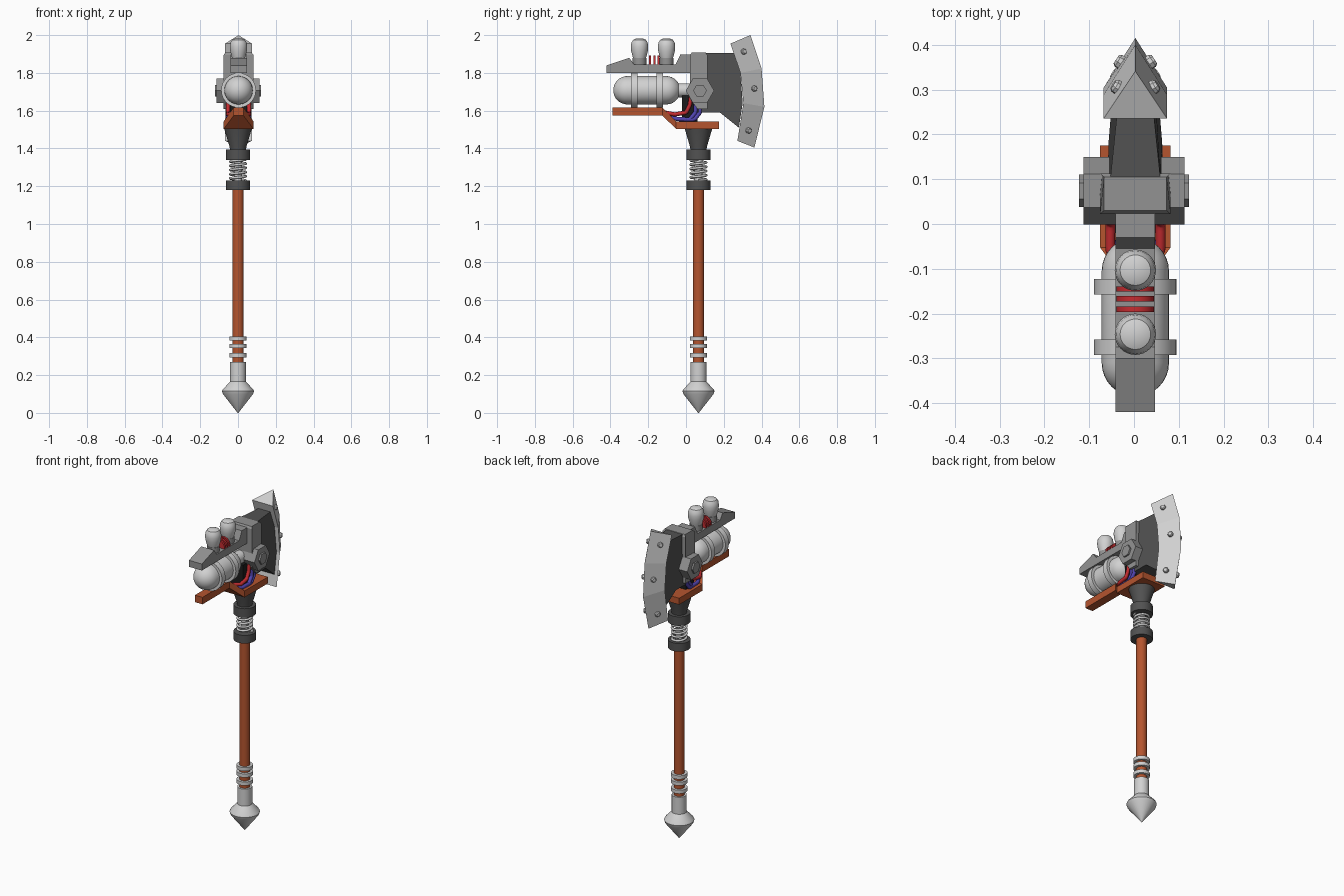
import bpy, bmesh, math
from mathutils import Matrix, Vector

if "Cube" in bpy.data.objects:
    bpy.data.objects.remove(bpy.data.objects["Cube"])

CX, HY = 0.003, 0.066          # head centre x, shaft axis y


def material(name, *rgb):
    m = bpy.data.materials.new(name)
    m.diffuse_color = (*rgb, 1)
    m.use_nodes = True
    m.node_tree.nodes["Principled BSDF"].inputs["Base Color"].default_value = m.diffuse_color
    return m


SILVER = material("silver", 0.64, 0.64, 0.64)
GREY = material("mid_grey", 0.29, 0.29, 0.29)
DARK = material("dark_grey", 0.085, 0.085, 0.085)
RUST = material("rust_orange", 0.46, 0.09, 0.028)
RED = material("red", 0.56, 0.025, 0.03)
BLUE = material("violet_blue", 0.085, 0.06, 0.45)
BLACK = material("black", 0.012, 0.012, 0.012)


def finish(bm, name, mat, angle=None):
    """Turn a bmesh into an object; smooth below the given angle."""
    bmesh.ops.remove_doubles(bm, verts=bm.verts, dist=1e-5)
    bmesh.ops.recalc_face_normals(bm, faces=bm.faces)
    if angle:
        for f in bm.faces:
            f.smooth = True
        for e in bm.edges:
            if len(e.link_faces) == 2 and e.calc_face_angle() > math.radians(angle):
                e.smooth = False
    me = bpy.data.meshes.new(name)
    bm.to_mesh(me)
    bm.free()
    me.materials.append(mat)
    ob = bpy.data.objects.new(name, me)
    bpy.context.collection.objects.link(ob)
    return ob


def lathe(name, mat, profile, loc=(0, 0, 0), axis=(0, 0, 1), segs=32, angle=35, turn=0.0):
    """Revolve (radius, height) points round an axis; both ends get closed."""
    bm = bmesh.new()
    pts = [(0, profile[0][1])] + profile + [(0, profile[-1][1])]
    rings = []
    for r, h in pts:
        rings.append([bm.verts.new((r * math.cos(turn + math.tau * i / segs),
                                    r * math.sin(turn + math.tau * i / segs), h))
                      for i in range(segs)] if r else [bm.verts.new((0, 0, h))])
    for a, b in zip(rings, rings[1:]):
        for i in range(segs):
            j = (i + 1) % segs
            if len(a) == 1 and len(b) == 1:
                break
            if len(a) == 1:
                bm.faces.new((a[0], b[i], b[j]))
            elif len(b) == 1:
                bm.faces.new((a[i], a[j], b[0]))
            else:
                bm.faces.new((a[i], a[j], b[j], b[i]))
    rot = Vector((0, 0, 1)).rotation_difference(Vector(axis)).to_matrix().to_4x4()
    bm.transform(Matrix.Translation(loc) @ rot)
    return finish(bm, name, mat, angle)


def disc(name, mat, r, h0, h1, **kw):
    return lathe(name, mat, [(r, h0), (r, h1)], **kw)


def loft(name, mat, sections):
    """Bridge equal-length point loops and cap both ends."""
    bm = bmesh.new()
    loops = [[bm.verts.new(p) for p in s] for s in sections]
    n = len(loops[0])
    for a, b in zip(loops, loops[1:]):
        for i in range(n):
            j = (i + 1) % n
            bm.faces.new((a[i], a[j], b[j], b[i]))
    bm.faces.new(loops[0])
    bm.faces.new(loops[-1][::-1])
    return finish(bm, name, mat)


def slab(name, mat, pts):
    """Side profile of (y, z, half width) points mirrored across x."""
    return loft(name, mat, [[(CX + s * w, y, z) for y, z, w in pts] for s in (-1, 1)])


def tube(name, mat, pts, r, smooth_path=True):
    """Round wire through points, converted to a mesh."""
    cu = bpy.data.curves.new(name, 'CURVE')
    cu.dimensions = '3D'
    cu.bevel_depth, cu.bevel_resolution, cu.use_fill_caps = r, 2, True
    if smooth_path:
        sp = cu.splines.new('NURBS')
        sp.order_u, sp.use_endpoint_u, sp.resolution_u = 3, True, 6
    else:
        sp = cu.splines.new('POLY')
    sp.points.add(len(pts) - 1)
    for p, co in zip(sp.points, pts):
        p.co = (*co, 1)
    tmp = bpy.data.objects.new(name + "_curve", cu)
    bpy.context.collection.objects.link(tmp)
    me = bpy.data.meshes.new_from_object(tmp.evaluated_get(bpy.context.evaluated_depsgraph_get()))
    bpy.data.objects.remove(tmp)
    bm = bmesh.new()
    bm.from_mesh(me)
    return finish(bm, name, mat, 50)


SHAFT = (0, HY, 0)

# --- pommel spike, grip rings and shaft
lathe("pommel_spike", SILVER, [(0.002, 0), (0.08, 0.1), (0.085, 0.115), (0.08, 0.125),
                               (0.042, 0.165), (0.042, 0.27)], SHAFT)
for i, z in enumerate((0.305, 0.355, 0.394)):
    disc(f"grip_ring_{i}", SILVER, 0.046, z - 0.011, z + 0.011, loc=SHAFT)
disc("shaft", RUST, 0.03, 0.25, 1.2, loc=SHAFT)

# --- collars, spring and socket
disc("lower_collar", DARK, 0.063, 1.18, 1.23, loc=SHAFT)
disc("upper_collar", DARK, 0.063, 1.34, 1.395, loc=SHAFT)
disc("spring_rod", SILVER, 0.022, 1.22, 1.35, loc=SHAFT)
TURNS, STEPS = 5, 24
tube("spring", SILVER, [(0.041 * math.cos(math.tau * i / STEPS),
                         HY + 0.041 * math.sin(math.tau * i / STEPS),
                         1.23 + 0.112 * i / (TURNS * STEPS))
                        for i in range(TURNS * STEPS + 1)], 0.007, False)
lathe("socket_cone", DARK, [(0.042, 1.39), (0.045, 1.41), (0.073, 1.505)], SHAFT)

# --- rust bracket: narrow arm widening to a plate
loft("bracket", RUST, [[(CX - w, y, b), (CX + w, y, b), (CX + w, y, t), (CX - w, y, t)]
                       for y, b, t, w in ((-0.388, 1.574, 1.617, 0.026),
                                          (-0.125, 1.574, 1.617, 0.026),
                                          (-0.052, 1.503, 1.543, 0.079),
                                          (0.175, 1.503, 1.543, 0.079))])

# --- gas tank along y with bands and valve
R, A, B = 0.075, -0.31, -0.105
arc = [math.pi / 2 * i / 8 for i in range(9)]
capsule = [(R * math.sin(a) + 1e-4, A - R * math.cos(a)) for a in arc]
capsule += [(R * math.cos(a) + 1e-4, B + R * math.sin(a)) for a in arc]
TANK = dict(loc=(CX, 0, 1.708), axis=(0, 1, 0))
lathe("tank", SILVER, capsule, **TANK)
for i, y in enumerate((-0.275, -0.14)):
    disc(f"tank_band_{i}", SILVER, 0.092, y - 0.017, y + 0.017, **TANK)
disc("tank_valve", SILVER, 0.037, -0.05, 0.03, **TANK)

# --- top rail with bulbs and red coil
slab("top_rail", GREY, [(y, z, 0.044) for y, z in (
    (-0.42, 1.80), (-0.42, 1.84), (-0.30, 1.88), (-0.275, 1.845),
    (-0.055, 1.845), (-0.03, 1.897), (0.03, 1.897), (0.03, 1.80))])
for i, y in enumerate((-0.246, -0.103)):
    disc(f"bulb_base_{i}", GREY, 0.036, 1.835, 1.878, loc=(CX, y, 0))
    lathe(f"bulb_{i}", SILVER, [(0.031, 1.87), (0.036, 1.885), (0.044, 1.915), (0.046, 1.94),
                                (0.043, 1.96), (0.034, 1.975), (0.018, 1.982)], (CX, y, 0))
for i, y in enumerate((-0.145, -0.167, -0.19)):
    disc(f"coil_ring_{i}", RED, 0.042, y - 0.006, y + 0.006, loc=(CX, 0, 1.85), axis=(0, 1, 0))

# --- head block, neck and black core
slab("head_block", GREY, [(0.022, 1.66, 0.079), (0.022, 1.895, 0.079), (0.03, 1.907, 0.07),
                          (0.105, 1.907, 0.07), (0.113, 1.895, 0.079), (0.113, 1.61, 0.079),
                          (0.06, 1.61, 0.079)])
slab("blade_neck", DARK, [(0.06, 1.59, 0.062), (0.18, 1.59, 0.06), (0.28, 1.51, 0.05),
                          (0.30, 1.64, 0.05), (0.288, 1.80, 0.045), (0.255, 1.905, 0.04),
                          (0.10, 1.905, 0.056), (0.06, 1.80, 0.06)])
slab("core", BLACK, [(y, z, 0.045) for y, z in (
    (-0.02, 1.53), (0.06, 1.53), (0.06, 1.68), (-0.02, 1.68))])

# --- hexagonal hub through the head, with bolts
HUB = dict(loc=(0, HY + 0.008, 1.706), segs=6, angle=None, axis=(1, 0, 0))
disc("hub", GREY, 0.075, -0.113, 0.113, turn=math.pi / 2, **HUB)
disc("hub_bolt", GREY, 0.036, -0.123, 0.123, turn=math.pi / 2, **HUB)

# --- wedge blade: triangular section swept in three straight steps
EDGE = (((0.235, 1.955), (0.341, 2.0)), ((0.288, 1.80), (0.40, 1.823)),
        ((0.304, 1.64), (0.415, 1.62)), ((0.272, 1.44), (0.362, 1.405)))
loft("blade", SILVER, [[(CX - 0.071, *a), (CX + 0.071, *a), (CX, *b)] for a, b in EDGE])

# --- mirrored rivets and wires
for s, side in ((1, "right"), (-1, "left")):
    for i, (x, y, z, tilt) in enumerate(((0.038, 0.304, 1.912, 0.15), (0.031, 0.36, 1.717, 0),
                                         (0.039, 0.33, 1.495, -0.12))):
        lathe(f"rivet_{side}_{i}", SILVER, [(0.016, -0.01), (0.016, 0.008), (0.011, 0.014)],
              (CX + s * x, y, z), (s * 0.84, 0.54, tilt), 8, None)
    x = CX + s * 0.056
    tube(f"red_wire_{side}", RED, [(CX + s * 0.02, -0.11, 1.59), (x, -0.06, 1.58),
                                   (x, 0.0, 1.59), (x, 0.02, 1.63), (x, 0.03, 1.70)], 0.011)
    for i, d in enumerate((0, 0.024)):
        tube(f"blue_wire_{side}_{i}", BLUE,
             [(CX + s * 0.03, -0.08, 1.563), (x, -0.04, 1.555), (x, 0.02 + d, 1.553),
              (x, 0.05 + d, 1.59), (x, 0.05 + d, 1.66)], 0.011)
